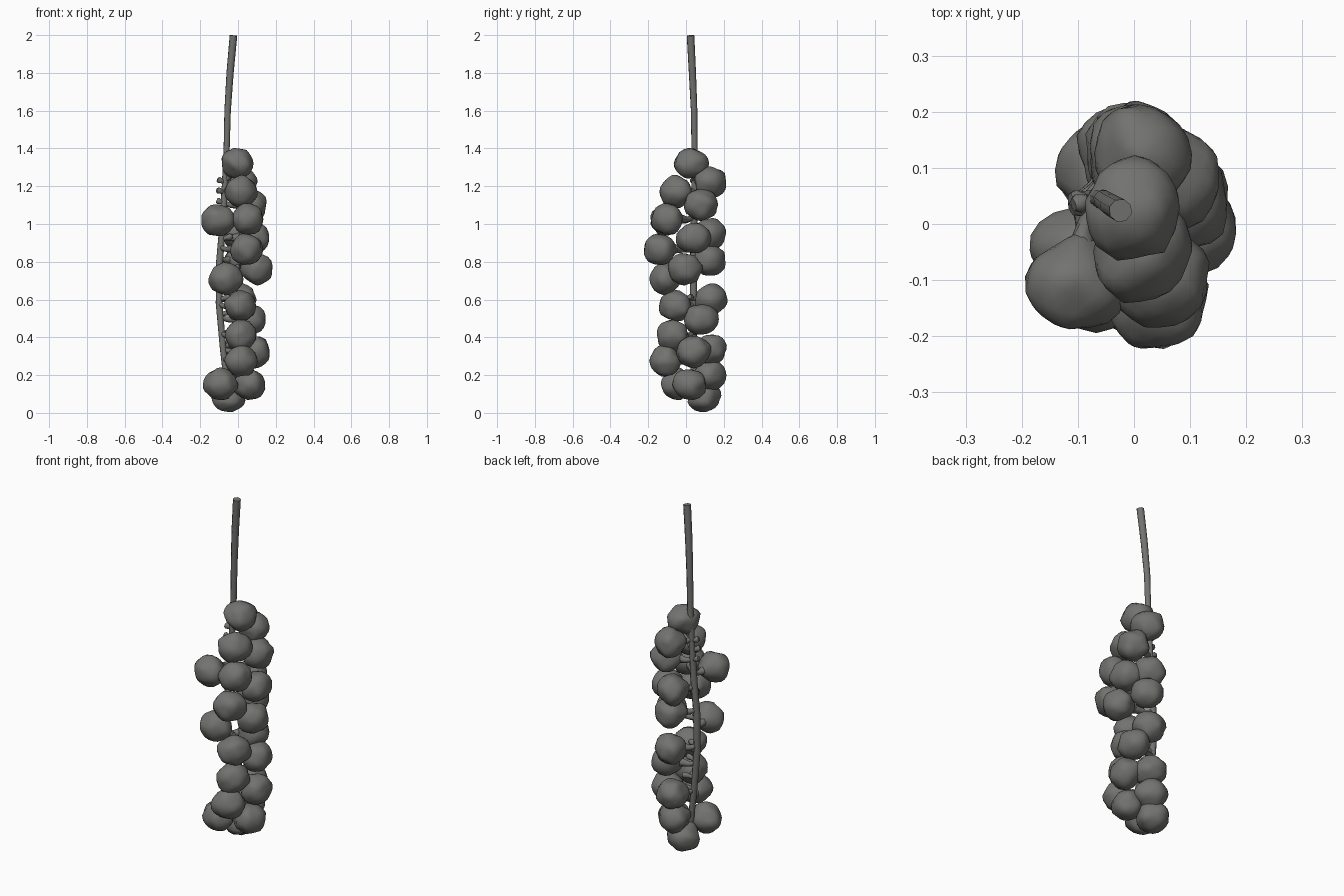
import bpy, bmesh, math, random
from mathutils import Vector, noise

if "Cube" in bpy.data.objects:
    bpy.data.objects.remove(bpy.data.objects["Cube"])

random.seed(4)

grey = bpy.data.materials.new("dark_grey")
grey.diffuse_color = (0.17, 0.17, 0.165, 1)
grey.use_nodes = True
grey.node_tree.nodes["Principled BSDF"].inputs["Base Color"].default_value = grey.diffuse_color

# main stem centre line: x, y, z, radius
STEM = [(-0.024, 0.024, 1.998, 0.021), (-0.042, 0.034, 1.8, 0.02), (-0.055, 0.043, 1.6, 0.018),
        (-0.06, 0.045, 1.4, 0.017), (-0.07, 0.045, 1.2, 0.017), (-0.08, 0.042, 1.0, 0.019),
        (-0.098, 0.04, 0.8, 0.019), (-0.1, 0.04, 0.58, 0.019), (-0.08, 0.04, 0.35, 0.018),
        (-0.06, 0.04, 0.16, 0.016)]

# fruit centres
FRUITS = [(0.0, 0.027, 1.322), (0.015, -0.052, 1.172), (0.015, 0.13, 1.22), (0.072, 0.08, 1.1),
          (-0.103, -0.108, 1.02), (0.05, -0.1, 1.025), (0.088, 0.04, 0.925), (0.0, 0.125, 0.945),
          (0.045, -0.14, 0.865), (0.015, 0.125, 0.81), (0.102, -0.005, 0.76), (-0.065, -0.11, 0.71),
          (0.01, 0.132, 0.6), (0.012, -0.055, 0.565), (0.065, 0.08, 0.495), (0.015, -0.07, 0.41),
          (0.09, 0.04, 0.325), (0.0, 0.13, 0.335), (0.015, -0.11, 0.275), (-0.01, 0.125, 0.2),
          (0.062, 0.018, 0.15), (-0.092, -0.05, 0.152), (-0.05, 0.095, 0.085)]


def link(name, bm):
    """Turn a bmesh into a smooth grey object."""
    me = bpy.data.meshes.new(name)
    bm.to_mesh(me)
    bm.free()
    me.materials.append(grey)
    for p in me.polygons:
        p.use_smooth = len(p.vertices) <= 4
    obj = bpy.data.objects.new(name, me)
    bpy.context.collection.objects.link(obj)


def tube(name, pts, sides):
    """Closed tube along points given as (x, y, z, radius)."""
    bm = bmesh.new()
    rings = []
    for i, p in enumerate(pts):
        a = Vector(pts[max(i - 1, 0)][:3])
        b = Vector(pts[min(i + 1, len(pts) - 1)][:3])
        d = (b - a).normalized()
        side = d.cross(Vector((0.31, 0.9, 0.2))).normalized()
        up = d.cross(side)
        ring = []
        for k in range(sides):
            t = 2 * math.pi * k / sides
            ring.append(bm.verts.new(Vector(p[:3]) + p[3] * (side * math.cos(t) + up * math.sin(t))))
        rings.append(ring)
    for r, s in zip(rings, rings[1:]):
        for k in range(sides):
            j = (k + 1) % sides
            bm.faces.new((r[k], r[j], s[j], s[k]))
    bm.faces.new(rings[0])
    bm.faces.new(rings[-1])
    bmesh.ops.recalc_face_normals(bm, faces=bm.faces)
    link(name, bm)


def stem_at(z):
    for a, b in zip(STEM, STEM[1:]):
        if b[2] <= z <= a[2]:
            return Vector(a[:3]).lerp(Vector(b[:3]), (a[2] - z) / (a[2] - b[2]))
    return Vector(STEM[-1][:3])


def fruit(i, c):
    """Lumpy, slightly boxy berry, a little flatter towards the stem."""
    c = Vector(c)
    root = stem_at(c.z - 0.09 if i == 0 else c.z + 0.01)
    to_stem = root - c
    d = to_stem.normalized()
    bm = bmesh.new()
    bmesh.ops.create_icosphere(bm, subdivisions=3, radius=1)
    seed = Vector((i * 7.3, i * 3.1, i * 1.7))
    for v in bm.verts:
        n = v.co.normalized()
        lump = 1 + 0.14 * noise.noise(n * 1.7 + seed)
        p = Vector((n.x * 0.09, n.y * 0.09, n.z * 0.084)) * lump
        along = n.dot(d)
        p -= d * p.dot(d) * 0.1
        t = max(0.0, (along - 0.3) / 0.7)
        across = p - d * p.dot(d)
        v.co = c + p - across * 0.2 * t + d * 0.01 * t * t
        v.co.z = max(v.co.z, 0.002)
    link("fruit_%02d" % (i + 1), bm)
    # stalk joining the fruit to the stem
    mid = c + to_stem * 0.75 + Vector((0, 0, -0.008))
    tube("stalk_%02d" % (i + 1), [(*(c + to_stem * 0.45), 0.026), (*mid, 0.015), (*root, 0.013)], 8)


tube("main_stem", STEM, 8)
for i, c in enumerate(FRUITS):
    fruit(i, c)

# short bare nubs on the open side of the stem
for i, z in enumerate((1.22, 1.165, 1.11, 0.92, 0.6, 0.52, 0.42, 0.35)):
    r = stem_at(z)
    out = Vector((-0.03 if z > 1 else 0.045, random.uniform(-0.02, 0.03), 0.012))
    tube("nub_%d" % (i + 1), [(*r, 0.012), (*(r + out * 0.6), 0.013), (*(r + out), 0.018),
                              (*(r + out * 1.3), 0.012)], 8)
